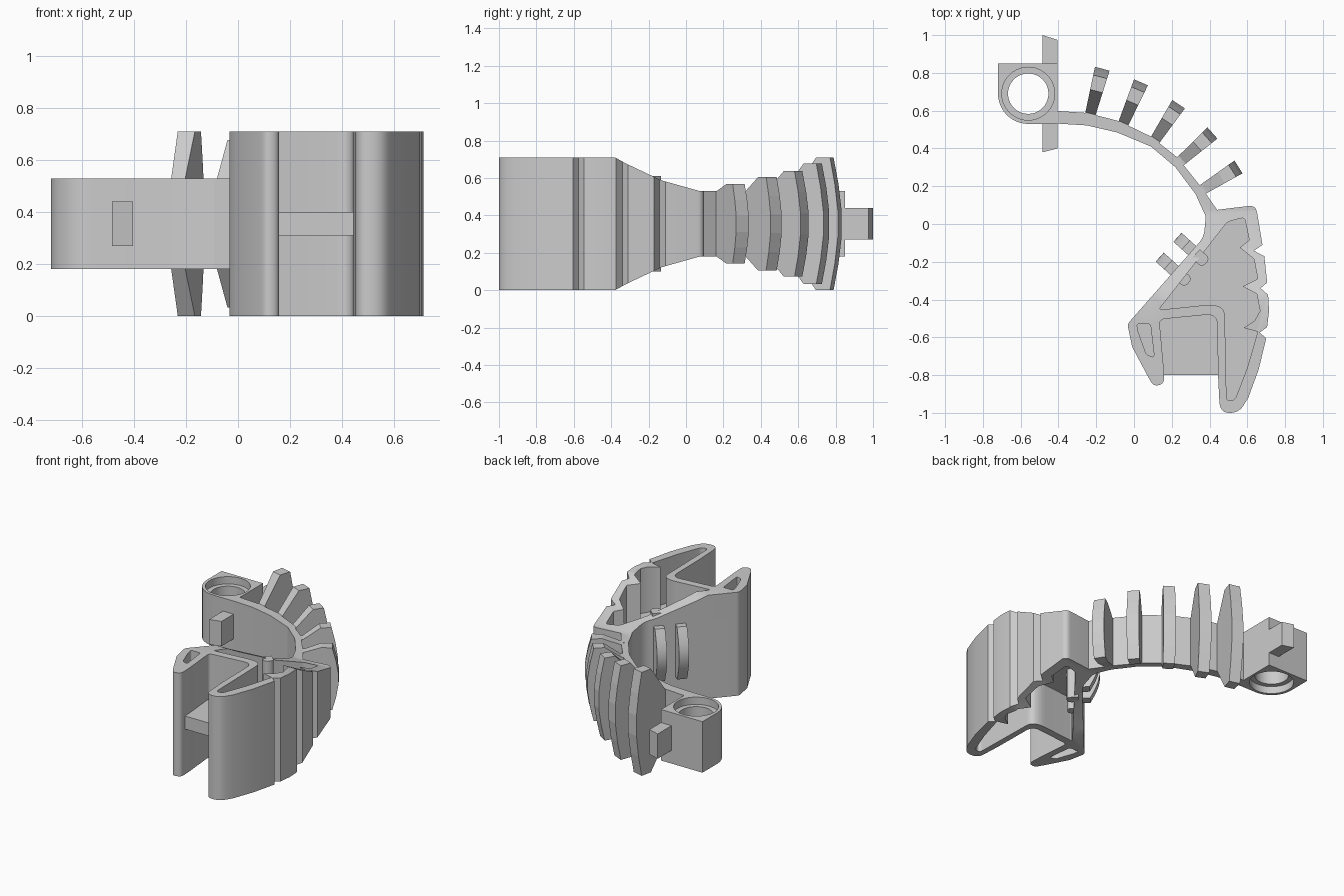
import bpy, bmesh, math
from mathutils import Vector, Matrix

if "Cube" in bpy.data.objects:
    bpy.data.objects.remove(bpy.data.objects["Cube"])

MID = 0.355  # mid height of the whole model


def rounded(pts, steps=6):
    """Round each (x, y, r) corner with a small curve; (x, y) stays sharp."""
    out = []
    for i, p in enumerate(pts):
        c = Vector(p[:2])
        if len(p) < 3:
            out.append(c)
            continue
        a, b = Vector(pts[i - 1][:2]) - c, Vector(pts[(i + 1) % len(pts)][:2]) - c
        a = a.normalized() * min(p[2], 0.48 * a.length)
        b = b.normalized() * min(p[2], 0.48 * b.length)
        for k in range(steps + 1):
            t = k / steps
            out.append(c + a * (1 - t) ** 2 + b * t ** 2)
    return out


def prism(name, pts, lo, hi, frame=None):
    """Extrude a 2D outline from lo to hi; frame turns it into place."""
    bm = bmesh.new()
    vs = [bm.verts.new((p[0], p[1], lo)) for p in pts]
    face = bm.faces.new(vs)
    top = bmesh.ops.extrude_face_region(bm, geom=[face])["geom"]
    bmesh.ops.translate(bm, vec=(0, 0, hi - lo),
                        verts=[v for v in top if isinstance(v, bmesh.types.BMVert)])
    if frame:
        bm.transform(frame)
    bmesh.ops.recalc_face_normals(bm, faces=bm.faces)
    me = bpy.data.meshes.new(name)
    bm.to_mesh(me)
    bm.free()
    ob = bpy.data.objects.new(name, me)
    bpy.context.collection.objects.link(ob)
    return ob


def frame(origin, x, y, z):
    m = Matrix((x, y, z)).transposed().to_4x4()
    m.translation = origin
    return m


def boolean(ob, tool, op):
    """Apply a boolean and delete the cutter."""
    mod = ob.modifiers.new(op, "BOOLEAN")
    mod.operation, mod.solver, mod.object = op, "EXACT", tool
    tool.hide_render = True
    bpy.context.view_layer.objects.active = ob
    bpy.ops.object.modifier_apply(modifier=mod.name)
    bpy.data.objects.remove(tool)


def smooth(ob, angle=32):
    bpy.ops.object.select_all(action="DESELECT")
    ob.select_set(True)
    bpy.context.view_layer.objects.active = ob
    bpy.ops.object.shade_smooth_by_angle(angle=math.radians(angle))


def circle(cx, cy, r, n=40):
    return [(cx + r * math.cos(2 * math.pi * i / n), cy + r * math.sin(2 * math.pi * i / n))
            for i in range(n)]


# Clamp body: outline with front slot and notched outer wall
outline = rounded([
    (0.37, -0.07, 0.04), (-0.035, -0.53, 0.02), (-0.01, -0.65), (0.075, -0.81),
    (0.105, -0.86, 0.03), (0.16, -0.845, 0.03), (0.155, -0.74), (0.134, -0.505, 0.03),
    (0.44, -0.475, 0.06), (0.445, -0.8), (0.455, -1.0, 0.06), (0.555, -1.0, 0.05),
    (0.605, -0.92), (0.66, -0.77), (0.70, -0.605), (0.665, -0.575), (0.705, -0.545),
    (0.715, -0.46), (0.71, -0.375), (0.67, -0.34), (0.705, -0.31), (0.69, -0.17),
    (0.635, -0.142), (0.68, -0.11), (0.645, 0.10, 0.04), (0.44, 0.075),
    (0.36, 0.19), (0.325, 0.16), (0.38, 0.04)])
body = prism("clamp_body", outline, -0.1, 0.81)

# Side profile that thins the body towards the strap
half = [(-1.1, 0.355), (-0.38, 0.355), (-0.32, 0.322), (-0.13, 0.232), (0.07, 0.176), (0.3, 0.175)]
taper = [(y, MID + h) for y, h in half] + [(y, MID - h) for y, h in reversed(half)]
boolean(body, prism("taper_cutter", taper, -0.5, 1,
                    frame((0, 0, 0), (0, 1, 0), (0, 0, 1), (1, 0, 0))), "INTERSECT")

# Pockets sunk from both sides, leaving a middle web
leg_pocket = rounded([(0.015, -0.53, 0.012), (0.087, -0.53, 0.012), (0.108, -0.71, 0.025),
                      (0.065, -0.69, 0.015), (0.022, -0.57)])
main_pocket = rounded([
    (0.13, -0.455, 0.02), (0.42, -0.425, 0.05), (0.48, -0.45, 0.04), (0.49, -0.94, 0.03),
    (0.535, -0.93, 0.02), (0.60, -0.76), (0.655, -0.57), (0.58, -0.55), (0.64, -0.51),
    (0.667, -0.46), (0.65, -0.37), (0.575, -0.33), (0.655, -0.29), (0.635, -0.185),
    (0.56, -0.125), (0.61, -0.085), (0.585, 0.035, 0.02), (0.495, 0.012, 0.02)])
for pocket in (leg_pocket, main_pocket):
    for lo, hi in ((0.40, 0.9), (-0.2, 0.31)):
        boolean(body, prism("pocket_cutter", pocket, lo, hi), "DIFFERENCE")
smooth(body)

# Web that closes the back of the front slot
prism("slot_web", [(0.15, -0.8), (0.45, -0.8), (0.45, -0.47), (0.12, -0.49)], 0.31, 0.40)

# Curved ribs on the slanted wall, with matching posts inside the pocket
out = Vector((-0.743, 0.669, 0))
along = Vector((0.669, 0.743, 0))
for i, (x, y) in enumerate(((0.312, -0.144), (0.218, -0.249))):
    n = 14
    arc = [(0.05 + 0.06 * math.cos(math.pi / 2 * t), 0.18 * t)
           for t in (2 * k / n - 1 for k in range(n + 1))]
    rib = prism(f"wall_rib_{i + 1}", [(-0.03, -0.18)] + arc + [(-0.03, 0.18)], -0.032, 0.032,
                frame((x, y, MID), out, (0, 0, 1), along))
    smooth(rib)
    post = rounded([(-0.02, -0.032), (-0.02, 0.032), (-0.095, 0.032, 0.03), (-0.095, -0.032, 0.03)])
    smooth(prism(f"pocket_post_{i + 1}", post, 0.10, 0.61,
                 frame((x, y, 0), out, along, (0, 0, 1))))

# Curved strap
outer = [(-0.43, 0.60), (-0.25, 0.588), (-0.08, 0.545), (0.09, 0.463), (0.23, 0.352), (0.36, 0.19), (0.44, 0.075)]
inner = [(0.40, -0.04), (0.38, 0.04), (0.325, 0.16), (0.22, 0.30), (0.09, 0.41), (-0.09, 0.485),
         (-0.25, 0.522), (-0.43, 0.533)]
prism("strap", outer + inner, 0.18, 0.53)

# Fins: base centre, tip centre, half height at the tip
fins = [((-0.23, 0.585), (-0.168, 0.822), 0.355), ((-0.055, 0.535), (0.037, 0.75), 0.323),
        ((0.115, 0.45), (0.236, 0.634), 0.283), ((0.255, 0.34), (0.415, 0.482), 0.25),
        ((0.372, 0.188), (0.553, 0.302), 0.213)]
for i, (base, tip, h) in enumerate(fins):
    d = Vector((tip[0] - base[0], tip[1] - base[1], 0))
    length = d.length
    d.normalize()
    side = Vector((d.y, -d.x, 0))
    upper = [(-0.03, 0.172), (0, 0.175), (0.5 * length, h), (0.82 * length, h),
             (0.93 * length, 0.6 * h), (length, 0.2 * h)]
    fin = prism(f"fin_{i + 1}", upper + [(a, -b) for a, b in reversed(upper)], -0.5, 0.5,
                frame((*base, MID), d, (0, 0, 1), side))
    # thin at the base, thicker at the tip
    for v in fin.data.vertices:
        r = v.co - Vector((*base, MID))
        width = 0.028 + 0.012 * r.dot(d) / length
        v.co += side * (math.copysign(width, r.dot(side)) - r.dot(side))

# Pivot block with a stepped bore
cx, cy = -0.56, 0.69
quarter = [(cx + 0.16 * math.cos(a), cy + 0.16 * math.sin(a))
           for a in (math.pi * (1 + k / 24) for k in range(13))]
pivot = prism("pivot_block", [(-0.405, 0.85), (-0.72, 0.85)] + quarter + [(-0.405, 0.53)], 0.18, 0.53)
boolean(pivot, prism("bore_cutter", circle(cx, cy, 0.107), 0, 1), "DIFFERENCE")
for lo, hi in ((0.48, 0.7), (0.0, 0.23)):
    boolean(pivot, prism("counterbore_cutter", circle(cx, cy, 0.14), lo, hi), "DIFFERENCE")
smooth(pivot)

# Stop tabs on both sides of the pivot block
prism("back_tab", [(-0.485, 0.845), (-0.405, 0.845), (-0.405, 0.975), (-0.485, 1.0)], 0.27, 0.44)
prism("front_tab", [(-0.485, 0.38), (-0.405, 0.40), (-0.405, 0.54), (-0.485, 0.56)], 0.27, 0.44)
